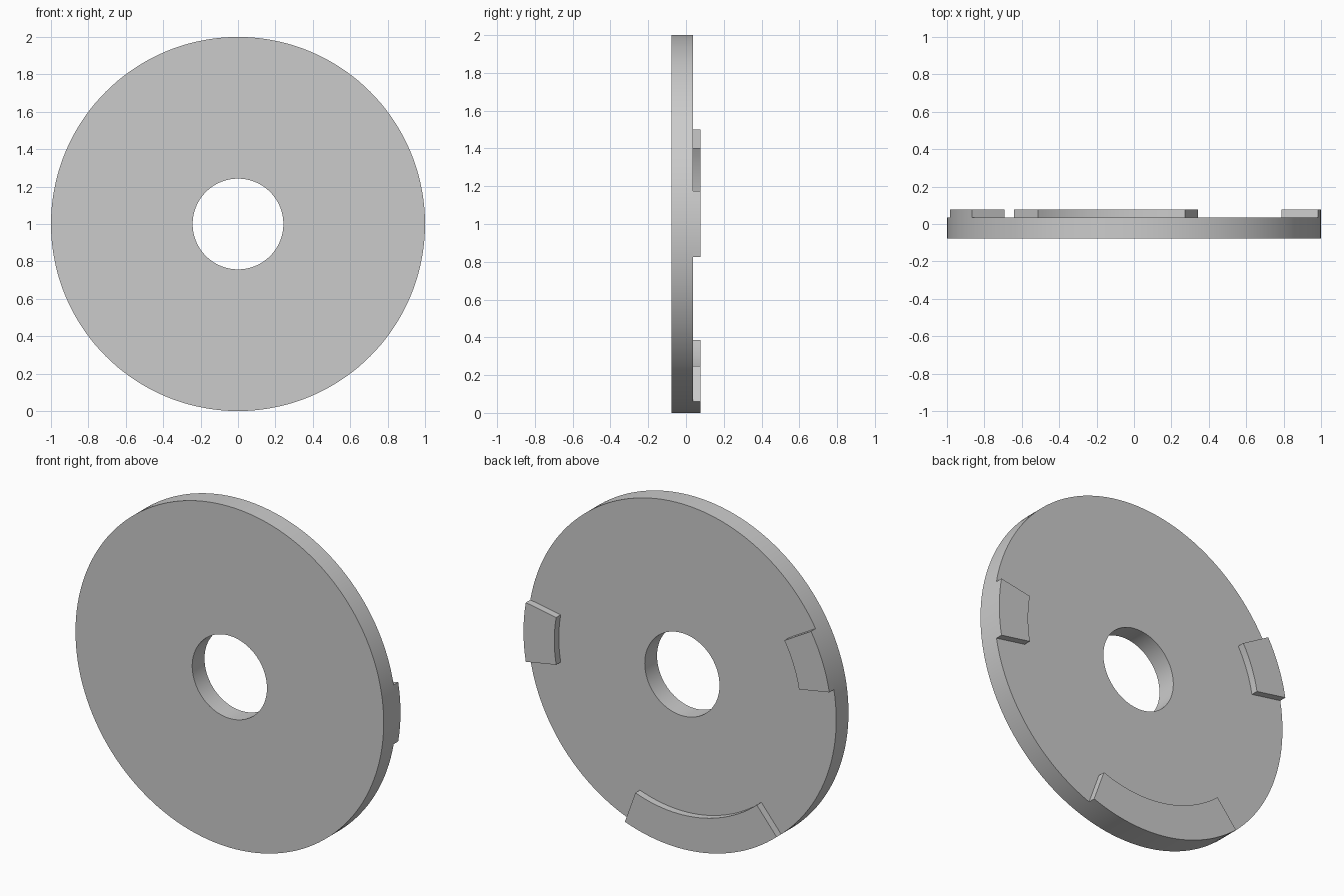
import bpy
import bmesh
from math import cos, sin, radians, degrees, atan2, hypot

if "Cube" in bpy.data.objects:
    bpy.data.objects.remove(bpy.data.objects["Cube"], do_unlink=True)

SEGMENTS = 144
RADII = (0.2425, 0.8, 1.0)              # bore, inner edge of tabs, rim
FRONT, BACK, TAB_BACK = -0.078, 0.036, 0.078
TABS = ((-10, 10), (150, 170), (230, 290))   # angular spans of the raised tabs

grey = bpy.data.materials.new("plain grey")
grey.use_nodes = True
grey.diffuse_color = (0.6, 0.6, 0.6, 1)
grey.node_tree.nodes["Principled BSDF"].inputs["Base Color"].default_value = (0.6, 0.6, 0.6, 1)


def extrude_back(bm, faces, distance):
    """Extrude faces along y and return the new cap faces."""
    geom = bmesh.ops.extrude_face_region(bm, geom=faces)["geom"]
    verts = [g for g in geom if isinstance(g, bmesh.types.BMVert)]
    bmesh.ops.translate(bm, verts=verts, vec=(0, distance, 0))
    return [g for g in geom if isinstance(g, bmesh.types.BMFace)]


def is_tab(face):
    c = face.calc_center_median()
    angle = degrees(atan2(c.z - 1, c.x))
    in_span = any((angle - a) % 360 < b - a for a, b in TABS)
    return in_span and hypot(c.x, c.z - 1) > RADII[1]


# Flat annulus on the front plane
bm = bmesh.new()
rings = []
for r in RADII:
    angles = [radians(360 * i / SEGMENTS) for i in range(SEGMENTS)]
    rings.append([bm.verts.new((r * cos(a), FRONT, 1 + r * sin(a))) for a in angles])
annulus = []
for inner, outer in zip(rings, rings[1:]):
    for i in range(SEGMENTS):
        j = (i + 1) % SEGMENTS
        annulus.append(bm.faces.new((inner[i], outer[i], outer[j], inner[j])))

# Thickness of the disc, then the tabs raised from its back
back = extrude_back(bm, annulus, BACK - FRONT)
extrude_back(bm, [f for f in back if is_tab(f)], TAB_BACK - BACK)
bmesh.ops.recalc_face_normals(bm, faces=bm.faces[:])

mesh = bpy.data.meshes.new("tabbed_disc")
bm.to_mesh(mesh)
bm.free()
mesh.materials.append(grey)
disc = bpy.data.objects.new("tabbed_disc", mesh)
bpy.context.collection.objects.link(disc)

# Smooth rim and bore with sharp edges
bpy.ops.object.select_all(action="DESELECT")
disc.select_set(True)
bpy.context.view_layer.objects.active = disc
bpy.ops.object.shade_smooth_by_angle(angle=radians(30))
